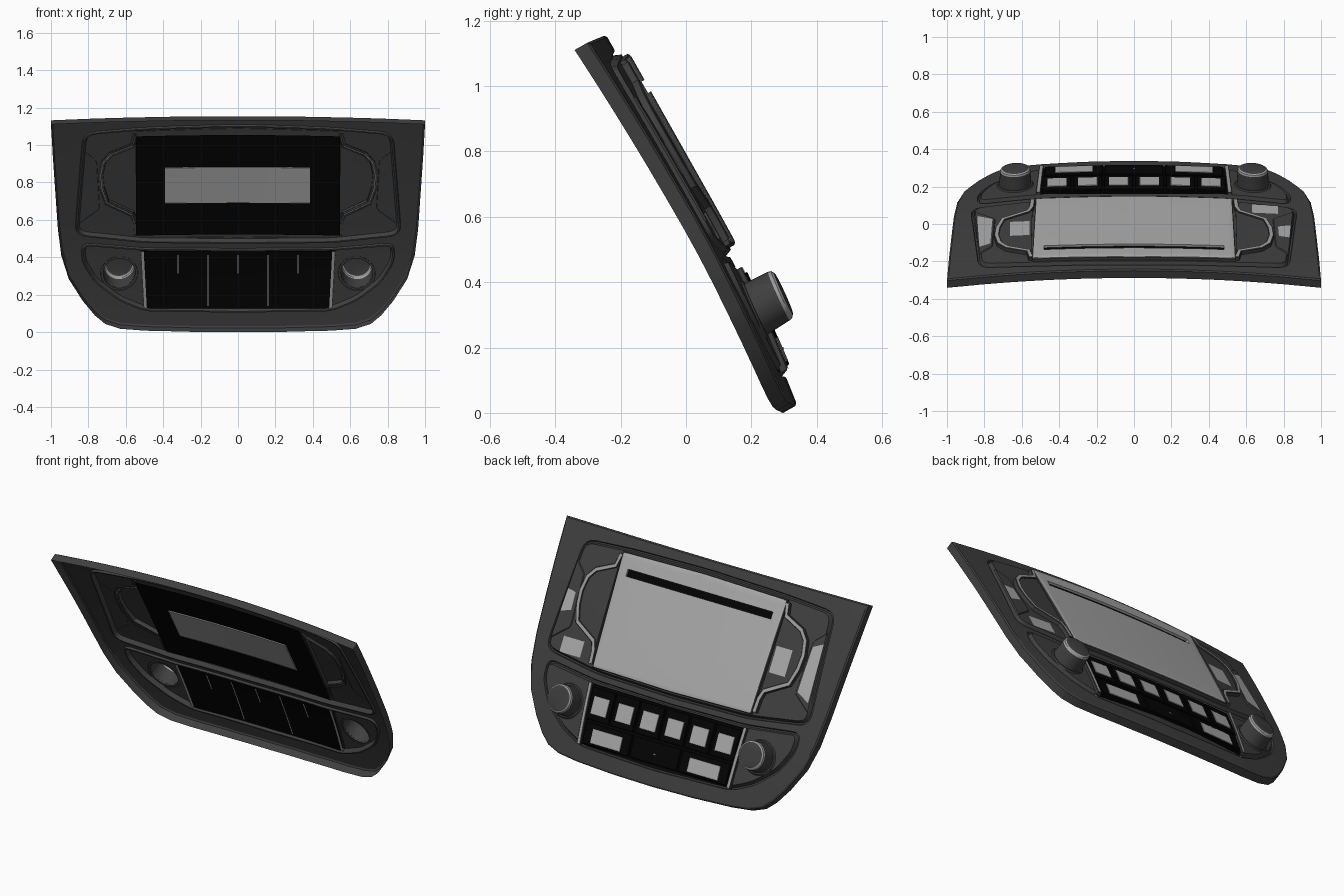
import bpy, bmesh, math
from mathutils import Vector

cube = bpy.data.objects.get("Cube")
if cube:
    bpy.data.objects.remove(cube)


def material(name, value, rough):
    m = bpy.data.materials.new(name)
    m.use_nodes = True
    m.diffuse_color = (value, value, value, 1)
    node = m.node_tree.nodes["Principled BSDF"]
    node.inputs["Base Color"].default_value = (value, value, value, 1)
    node.inputs["Roughness"].default_value = rough
    return m


BODY = material("charcoal plastic", 0.05, 0.6)
BLACK = material("gloss black", 0.001, 0.5)
LIGHT = material("light grey", 0.4, 0.5)
TRIM = material("trim grey", 0.34, 0.4)

UP = Vector((0, -0.491, 0.871))      # along the tilted panel
OUT = Vector((0, 0.871, 0.491))      # away from its face


def warp(p):
    """Flat panel coordinates (x, v, depth) to the bowed, tilted panel."""
    x, v, d = p
    sag = 0.057 - 0.02 * (1 - ((v - 0.5) / 0.64) ** 2)
    n = 0.355 - sag * x * x - 0.046 * max(0, (0.5 - v) / 0.64) ** 2 + d
    return Vector((x, 0, 0)) + UP * v + OUT * n


def mirrored(half):
    return half + [(-x, v) for x, v in reversed(half) if x > 0]


def flip(loop, side):
    return [(x * side, v) for x, v in loop]


def rect(x0, x1, v0, v1):
    return [(x0, v0), (x1, v0), (x1, v1), (x0, v1)]


def rounded(loop, r, seg=4):
    out = []
    for i, p in enumerate(loop):
        p = Vector(p)
        a, b = Vector(loop[i - 1]) - p, Vector(loop[(i + 1) % len(loop)]) - p
        a *= min(r / a.length, 0.45)
        b *= min(r / b.length, 0.45)
        for k in range(seg + 1):
            t = k / seg
            out.append(tuple(p + a * (1 - t) ** 2 + b * t * t))
    return out


def inset(loop, amount):
    n = len(loop)
    pts = [Vector(p) for p in loop]
    area = sum(pts[i - 1].cross(pts[i]) for i in range(n))
    sign = 1 if area > 0 else -1
    out = []
    for i in range(n):
        e = (pts[i] - pts[i - 1]).normalized()
        f = (pts[(i + 1) % n] - pts[i]).normalized()
        m = Vector((-e.y - f.y, e.x + f.x)) * sign
        out.append(tuple(pts[i] + m * amount / max(0.3, 1 + e.dot(f))))
    return out


def ribbon(path, width):
    pts = [Vector(p) for p in path]
    left, right = [], []
    for i, p in enumerate(pts):
        t = (pts[min(i + 1, len(pts) - 1)] - pts[max(i - 1, 0)]).normalized()
        s = Vector((-t.y, t.x)) * width / 2
        left.append(tuple(p + s))
        right.append(tuple(p - s))
    return left + right[::-1]


def stack(name, mat, rings, holes=(), cap=True):
    """Skin a pile of (loop, depth) rings, cap the last one, then bow it."""
    bm = bmesh.new()

    def add(loop, d):
        vs = [bm.verts.new((x, v, d)) for x, v in loop]
        return vs, [bm.edges.new((vs[i - 1], vs[i])) for i in range(len(vs))]

    made = [add(*r) for r in rings]
    for (a, _), (b, _) in zip(made, made[1:]):
        for i in range(len(a)):
            bm.faces.new((a[i - 1], a[i], b[i], b[i - 1]))
    if cap:
        edges = list(made[-1][1])
        for h in holes:
            edges += add(h, rings[-1][1])[1]
        bmesh.ops.triangle_fill(bm, edges=edges, use_beauty=True)
    for axis, lo, hi in ((0, -8, 9), (1, -1, 12)):
        for k in range(lo, hi):
            co, no = Vector(), Vector()
            co[axis], no[axis] = k * 0.1 + 0.003, 1
            bmesh.ops.bisect_plane(bm, geom=bm.verts[:] + bm.edges[:] + bm.faces[:],
                                   plane_co=co, plane_no=no)
    for v in bm.verts:
        v.co = warp(v.co)
    bmesh.ops.recalc_face_normals(bm, faces=bm.faces[:])
    bm.normal_update()
    if sum(f.normal.dot(OUT) * f.calc_area() for f in bm.faces) < -1e-5:
        bmesh.ops.reverse_faces(bm, faces=bm.faces[:])
    me = bpy.data.meshes.new(name)
    bm.to_mesh(me)
    bm.free()
    me.materials.append(mat)
    me.shade_smooth()
    me.set_sharp_from_angle(angle=math.radians(30))
    bpy.context.collection.objects.link(bpy.data.objects.new(name, me))


def block(name, mat, loop, low, high, bevel=0.003):
    stack(name, mat, [(loop, low), (loop, high - bevel), (inset(loop, bevel), high)])


def trim_strip(name, path, width, high):
    """Dark rail with a light face, and a light seam on the rear."""
    block(name + "_rail", BODY, ribbon(path, width), 0.004, high)
    stack(name + "_face", TRIM, [(ribbon(path, width - 0.007), high + 0.001)])


# Outer shell with two openings
outline = mirrored([(0, 1.128), (0.5, 1.13), (1, 1.135), (0.99, 0.93), (0.977, 0.71),
                    (0.963, 0.48), (0.945, 0.32), (0.905, 0.18), (0.83, 0.05),
                    (0.765, -0.035), (0.71, -0.085), (0.63, -0.115), (0.5, -0.13),
                    (0.25, -0.142), (0, -0.146)])
upper = rounded(mirrored([(0, 1.075), (0.5, 1.065), (0.83, 1.045), (0.875, 0.41),
                          (0.5, 0.355), (0, 0.345)]), 0.07)
lower = rounded(mirrored([(0, 0.315), (0.5, 0.325), (0.835, 0.365), (0.84, 0.26),
                          (0.77, 0.13), (0.64, 0.02), (0.5, -0.045), (0, -0.06)]), 0.05)
stack("outer_shell", BODY, [(outline, -0.05), (outline, -0.006),
                            (inset(outline, 0.008), 0)], holes=[upper, lower])

# Shapes of the side grips, pads and dials
grip = [(0.55, 1.02), (0.565, 0.95), (0.68, 0.9), (0.72, 0.85), (0.735, 0.77),
        (0.728, 0.69), (0.7, 0.6), (0.565, 0.525), (0.548, 0.48), (0.542, 0.4)]
pad = [(0.755, 0.86), (0.83, 0.93), (0.855, 0.47), (0.74, 0.56)]
dial = [(math.cos(a * math.tau / 32), math.sin(a * math.tau / 32)) for a in range(32)]


def circle(side, r):
    return [(0.635 * side + x * r, 0.172 + v * r) for x, v in dial]


# Raised bezels behind narrow grooves, open behind the grips and dials
for name, loop, holes in (
        ("upper_bezel", upper, [flip(grip, 1), flip(grip, -1)]),
        ("lower_bezel", lower, [circle(1, 0.086), circle(-1, 0.086)])):
    stack(name, BODY, [(loop, 0), (inset(loop, 0.004), -0.012),
                       (inset(loop, 0.012), -0.012), (inset(loop, 0.022), 0.012)],
          holes=holes)

# Screen with a disc slot, and its rear housing
screen = mirrored([(0, 1.045), (0.545, 1.035), (0.525, 0.385), (0, 0.375)])
slot = rect(-0.48, 0.48, 0.91, 0.95)
stack("screen_frame", BODY, [(screen, 0.008), (screen, 0.028), (inset(screen, 0.005), 0.033)],
      cap=False)
stack("screen", LIGHT, [(inset(screen, 0.005), 0.033), (inset(screen, 0.012), 0.035)],
      holes=[slot])
stack("slot_walls", LIGHT, [(slot, 0.035), (slot, 0.022)], cap=False)
stack("slot_floor", BLACK, [(slot, 0.022)])
stack("screen_housing", BLACK, [(rect(-0.545, 0.545, 0.4, 1.01), -0.001)])
block("rear_display", LIGHT, rect(-0.39, 0.385, 0.597, 0.815), -0.002, -0.007, 0.001)

for side, word in ((1, "left"), (-1, "right")):
    # Grip, its trim and the outer pad
    stack(word + "_grip", BODY, [(flip(grip, side), 0.012), (flip(grip, side), 0.028)])
    trim_strip(word + "_grip_trim", flip(grip, side), 0.026, 0.035)
    stack(word + "_grip_seam", TRIM, [(flip(ribbon(grip[1:8], 0.008), side), 0.002)])
    loop = rounded(flip(pad, side), 0.02)
    stack(word + "_side_pad", BODY, [(loop, 0.01), (inset(loop, 0.006), 0.017)])
    # Strip beside the keys
    path = flip([(0.512, 0.305), (0.495, -0.035)], side)
    trim_strip(word + "_key_trim", path, 0.024, 0.028)
    stack(word + "_key_seam", TRIM, [(ribbon(path, 0.016), -0.004)])
    # Hollow dial
    stack(word + "_dial_collar", BODY, [(circle(side, 0.1), 0.01), (circle(side, 0.093), 0.018),
                                        (circle(side, 0.085), 0.018)], cap=False)
    stack(word + "_dial", BODY, [(circle(side, 0.086), 0.01), (circle(side, 0.081), 0.098)],
          cap=False)
    stack(word + "_dial_ring", TRIM, [(circle(side, 0.081), 0.098), (circle(side, 0.078), 0.108),
                                      (circle(side, 0.071), 0.113)], cap=False)
    stack(word + "_dial_cap", BODY, [(circle(side, 0.071), 0.113), (circle(side, 0.067), 0.115)])

# Printed plates on the grips and pads
right_pad_plate = [(-0.768, 0.83), (-0.828, 0.86), (-0.838, 0.53), (-0.757, 0.57)]
left_pad_plate = [(0.77, 0.65), (0.837, 0.63), (0.832, 0.76), (0.775, 0.75)]
for name, loop, d in (
        ("right_pad_plate", right_pad_plate, 0.019),
        ("left_pad_plate", left_pad_plate, 0.019),
        ("right_grip_plate", rect(-0.662, -0.56, 0.63, 0.78), 0.03),
        ("left_corner_plate", rect(0.63, 0.77, 0.415, 0.505), 0.014)):
    stack(name, LIGHT, [(loop, d)])

# Key panel: six upper keys, three lower keys
panel = mirrored([(0, 0.298), (0.51, 0.303), (0.492, -0.03), (0, -0.036)])
stack("key_panel", BLACK, [(panel, -0.001), (panel, 0.012), (inset(panel, 0.004), 0.015)])
stack("key_housing", BLACK, [(panel, -0.002)])
for i in range(6):
    c = (i - 2.5) * 0.165
    block(f"upper_key_{i + 1}", BLACK, rect(c - 0.077, c + 0.077, 0.108, 0.285), 0.012, 0.025)
    block(f"upper_key_plate_{i + 1}", LIGHT, rect(c - 0.052, c + 0.052, 0.14, 0.24),
          0.024, 0.028, 0.001)
for i in range(3):
    c = (i - 1) * 0.322
    block(f"lower_key_{i + 1}", BLACK, rect(c - 0.155, c + 0.155, -0.026, 0.094), 0.012, 0.025)
    w, h = (0.006, 0.004) if i == 1 else (0.1, 0.04)
    block(f"lower_key_plate_{i + 1}", LIGHT, rect(c - w, c + w, 0.026 - h, 0.026 + h),
          0.024, 0.028, 0.001)

# Thin rear seams between the keys
for i, low in enumerate((0.17, -0.02, 0.17, -0.02, 0.17)):
    c = (i - 2) * 0.16
    stack(f"rear_key_seam_{i + 1}", LIGHT, [(rect(c - 0.003, c + 0.003, low, 0.28), -0.004)])
